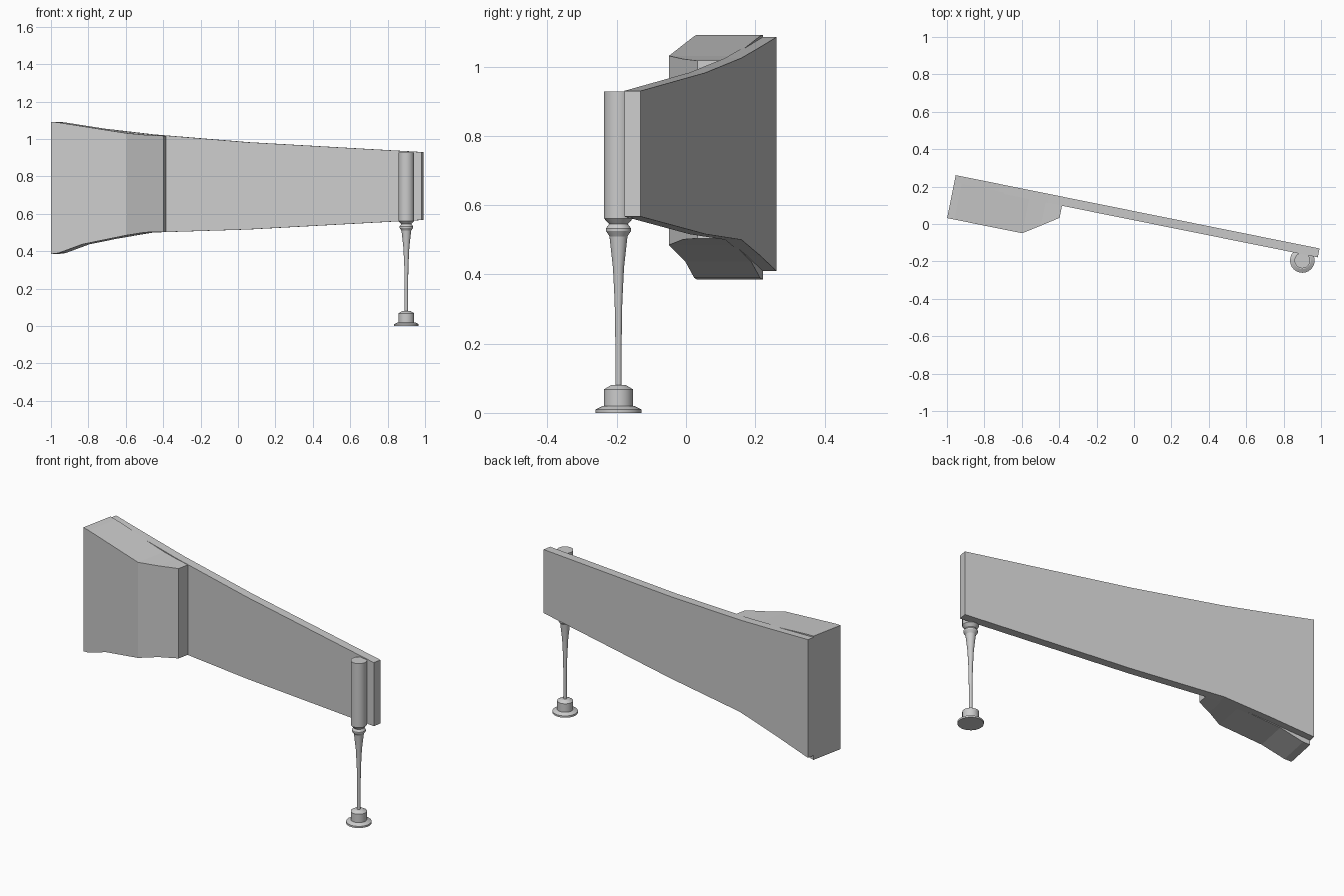
import bpy, bmesh, math
from mathutils import Vector

if "Cube" in bpy.data.objects:
    bpy.data.objects.remove(bpy.data.objects["Cube"])

ORIGIN = Vector((-0.953, 0.261))
U = Vector((1.945, -0.392)).normalized()   # along the panel
V = Vector((U.y, -U.x))                    # towards the front


def make_object(name, bm):
    bmesh.ops.recalc_face_normals(bm, faces=bm.faces[:])
    mesh = bpy.data.meshes.new(name)
    bm.to_mesh(mesh)
    bm.free()
    obj = bpy.data.objects.new(name, mesh)
    bpy.context.collection.objects.link(obj)
    return obj


def loft(name, stations):
    """Quad sections (u, v_back, v_front, z_bottom, z_top) along the panel."""
    bm = bmesh.new()
    rings = []
    for u, vb, vf, zb, zt in stations:
        ring = []
        for v, z in ((vb, zb), (vf, zb), (vf, zt), (vb, zt)):
            p = ORIGIN + U * u + V * v
            ring.append(bm.verts.new((p.x, p.y, z)))
        rings.append(ring)
    for a, b in zip(rings, rings[1:]):
        for i in range(4):
            j = (i + 1) % 4
            bm.faces.new((a[i], a[j], b[j], b[i]))
    bm.faces.new(rings[0])
    bm.faces.new(rings[-1])
    return make_object(name, bm)


def lathe(name, profile, x, y, sides=24):
    bm = bmesh.new()
    rings = [[bm.verts.new((x + r * math.cos(2 * math.pi * i / sides),
                            y + r * math.sin(2 * math.pi * i / sides), z))
              for i in range(sides)] for r, z in profile]
    for a, b in zip(rings, rings[1:]):
        for i in range(sides):
            j = (i + 1) % sides
            bm.faces.new((a[i], a[j], b[j], b[i]))
    bm.faces.new(rings[0])
    bm.faces.new(rings[-1])
    return make_object(name, bm)


# long thin tapering panel
T = 0.048
loft("panel", [
    (0.0, 0, T, 0.41, 1.085),
    (0.24, 0, T, 0.455, 1.056),
    (0.51, 0, T, 0.50, 1.025),
    (1.03, 0, T, 0.516, 0.983),
    (1.984, 0, T, 0.567, 0.93),
])

# thick block at the left end, chamfered towards the panel
B = 0.04
loft("thick_end_block", [
    (0.0, B, 0.234, 0.385, 1.092),
    (0.04, B, 0.234, 0.39, 1.088),
    (0.17, B, 0.234, 0.437, 1.068),
    (0.41, B, 0.234, 0.485, 1.031),
    (0.50, B, 0.174, 0.501, 1.022),
    (0.589, B, 0.114, 0.504, 1.017),
])

# turned post with a round foot
post = lathe("turned_post", [
    (0.066, 0.0), (0.066, 0.01), (0.046, 0.02), (0.042, 0.02), (0.042, 0.068),
    (0.022, 0.08), (0.009, 0.08), (0.009, 0.2), (0.011, 0.32), (0.016, 0.42),
    (0.026, 0.51), (0.036, 0.525), (0.036, 0.533), (0.027, 0.545),
    (0.042, 0.562), (0.042, 0.928),
], 0.9, -0.195)
bpy.context.view_layer.objects.active = post
post.select_set(True)
bpy.ops.object.shade_smooth_by_angle(angle=math.radians(25))
